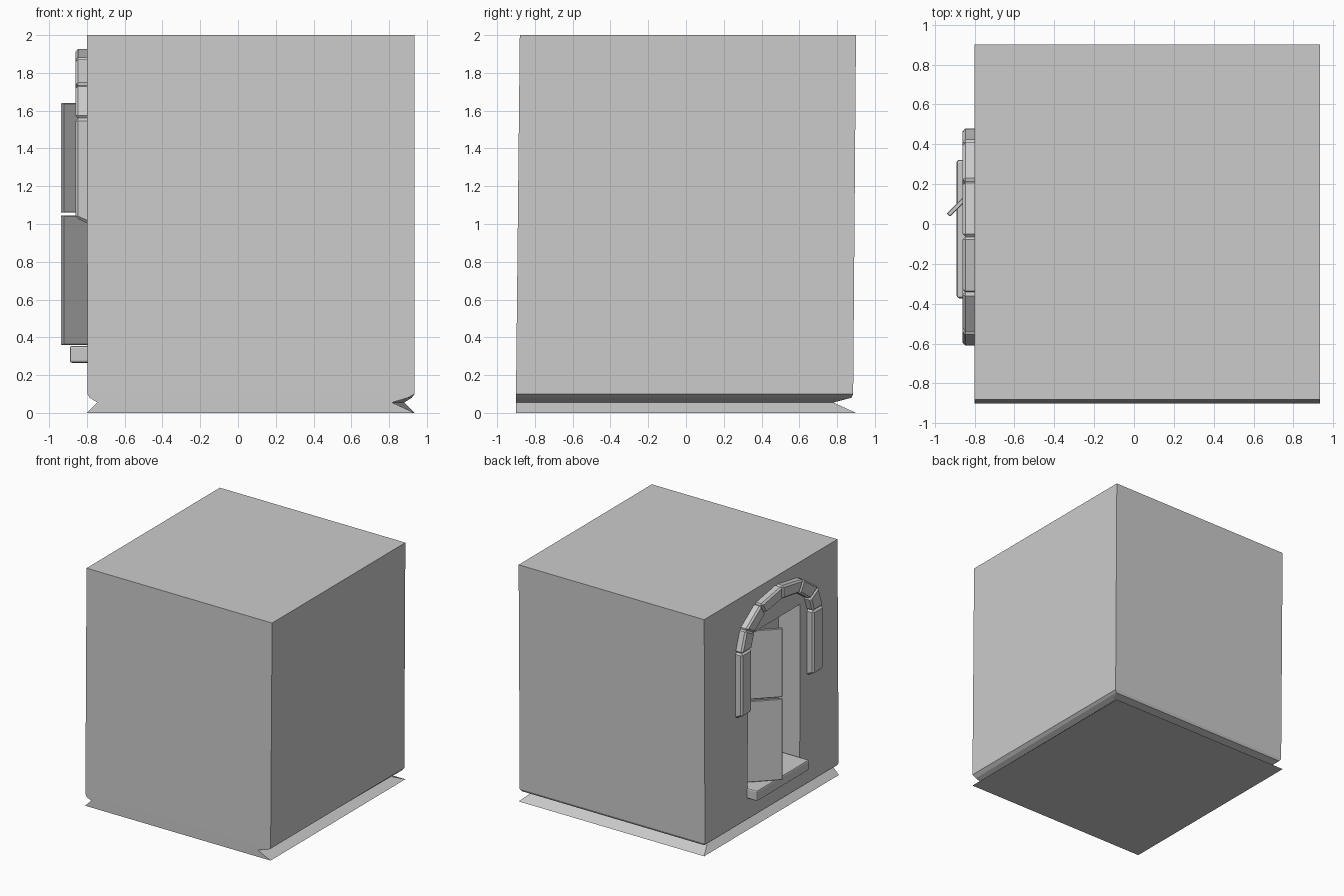
import bpy, bmesh, math
from mathutils import Matrix, Vector

if "Cube" in bpy.data.objects:
    bpy.data.objects.remove(bpy.data.objects["Cube"])


def loft(name, loops, bevel=0.0, segments=1):
    """Closed solid from a stack of four-cornered loops."""
    bm = bmesh.new()
    rings = [[bm.verts.new(p) for p in loop] for loop in loops]
    n = len(rings[0])
    for a, b in zip(rings, rings[1:]):
        for i in range(n):
            j = (i + 1) % n
            bm.faces.new((a[i], a[j], b[j], b[i]))
    bm.faces.new(rings[0][::-1])
    bm.faces.new(rings[-1])
    bmesh.ops.recalc_face_normals(bm, faces=bm.faces)
    mesh = bpy.data.meshes.new(name)
    bm.to_mesh(mesh)
    bm.free()
    ob = bpy.data.objects.new(name, mesh)
    bpy.context.collection.objects.link(ob)
    if bevel:
        m = ob.modifiers.new("bevel", 'BEVEL')
        m.width, m.segments = bevel, segments
    return ob


def rect(x0, x1, yf0, yf1, z, xb1=None):
    """Horizontal loop; xb1 lets the rear right corner differ."""
    return [(x0, yf0, z), (x1, yf0, z), (x1 if xb1 is None else xb1, yf1, z), (x0, yf1, z)]


def box(name, x0, x1, y0, y1, z0, z1, bevel=0.0, segments=1):
    return loft(name, [rect(x0, x1, y0, y1, z0), rect(x0, x1, y0, y1, z1)], bevel, segments)


# Building block, with a pinched groove above its foot on three sides
body = loft("building_body", [
    rect(-0.80, 0.935, -0.90, 0.90, 0.0),
    rect(-0.745, 0.815, -0.90, 0.78, 0.055, 0.88),
    rect(-0.785, 0.90, -0.90, 0.875, 0.08, 0.92),
    rect(-0.797, 0.935, -0.90, 0.885, 0.10),
    rect(-0.80, 0.935, -0.88, 0.90, 2.0)])

# Doorway recess in the left wall
Y0, Y1 = -0.38, 0.315
cutter = box("doorway_cutter", -1.0, -0.60, Y0, Y1, 0.30, 1.64)
cutter.hide_render = True
cutter.hide_viewport = False
cutter.display_type = 'WIRE'
cut = body.modifiers.new("doorway", 'BOOLEAN')
cut.operation, cut.object, cut.solver = 'DIFFERENCE', cutter, 'EXACT'
bpy.context.view_layer.objects.active = body
body.select_set(True)
bpy.ops.object.modifier_apply(modifier="doorway")
bpy.data.objects.remove(cutter)

# Doorstep with a rounded nosing
box("doorstep", -0.89, -0.59, -0.373, 0.322, 0.265, 0.355, 0.012, 2)

# Half-open door leaf in two panels
for name, z0, z1 in (("lower_door_leaf", 0.36, 1.045), ("upper_door_leaf", 1.06, 1.64)):
    leaf = box(name, 0.0, 0.385, -0.012, 0.012, z0, z1, 0.004)
    leaf.matrix_world = Matrix.Translation((-0.932, 0.045, 0)) @ Matrix.Rotation(math.radians(45), 4, 'Z')

# Arch stones over the doorway: (offset from centre, height), mirrored about CY
CY = -0.065
outer = [(0.545, 1.015), (0.545, 1.56), (0.485, 1.74), (0.285, 1.88), (0.0, 1.93)]
inner = [(0.41, 1.015), (0.41, 1.56), (0.37, 1.68), (0.225, 1.785), (0.0, 1.82)]
for side, s in (("back", 1), ("front", -1)):
    for i in range(4):
        quad = [outer[i], outer[i + 1], inner[i + 1], inner[i]]
        # leg ends slope down towards the wall
        loops = [[(x, CY + s * d, z + (dz if z < 1.1 else 0)) for d, z in quad]
                 for x, dz in ((-0.86, 0.018), (-0.78, -0.02))]
        loft(f"{side}_arch_stone_{i + 1}", loops, 0.014)
